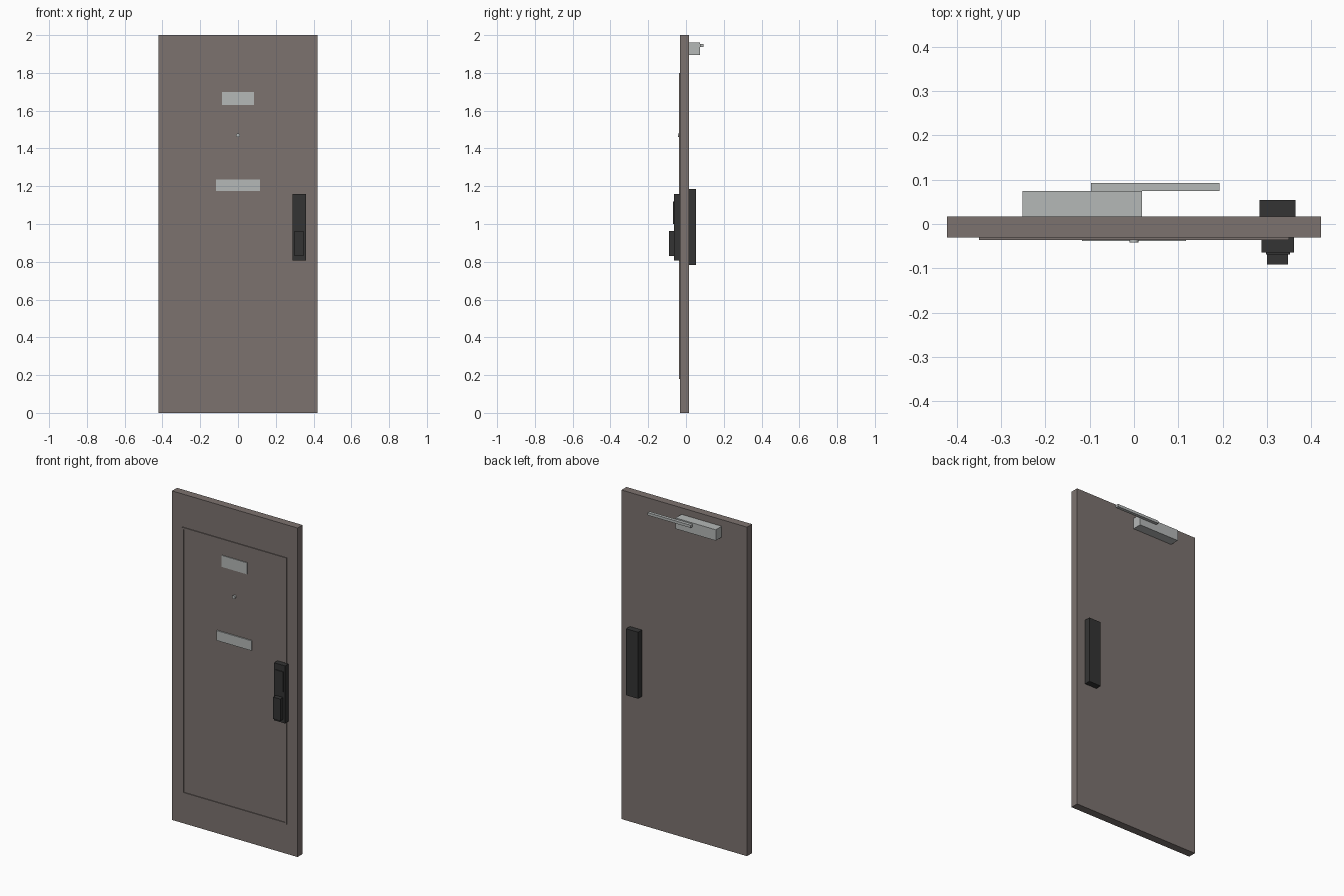
import bpy
import bmesh
from mathutils import Matrix

cube = bpy.data.objects.get("Cube")
if cube:
    bpy.data.objects.remove(cube, do_unlink=True)


def material(name, rgb):
    mat = bpy.data.materials.new(name)
    mat.use_nodes = True
    mat.diffuse_color = (*rgb, 1)
    mat.node_tree.nodes["Principled BSDF"].inputs["Base Color"].default_value = (*rgb, 1)
    return mat


TAUPE = material("taupe paint", (0.202, 0.171, 0.159))
METAL = material("light grey metal", (0.46, 0.48, 0.475))
BLACK = material("black plastic", (0.034, 0.034, 0.034))


def finish(name, bm, mat):
    mesh = bpy.data.meshes.new(name)
    bmesh.ops.recalc_face_normals(bm, faces=bm.faces)
    bm.to_mesh(mesh)
    bm.free()
    mesh.materials.append(mat)
    obj = bpy.data.objects.new(name, mesh)
    bpy.context.collection.objects.link(obj)
    return obj


def box(name, mat, x, y, z):
    """Box given by its (low, high) range on each axis."""
    bm = bmesh.new()
    size = [b - a for a, b in (x, y, z)]
    centre = [(a + b) / 2 for a, b in (x, y, z)]
    bmesh.ops.create_cube(bm, size=1, matrix=Matrix.Translation(centre) @ Matrix.Diagonal((*size, 1)))
    return finish(name, bm, mat)


FRONT, BACK = -0.031, 0.017

# Door leaf
box("door_leaf", TAUPE, (-0.422, 0.422), (FRONT, BACK), (0, 2))

# Thin raised moulding around the front panel
HALF, LOW, HIGH, WIDE = 0.35, 0.18, 1.80, 0.01
depth = (FRONT - 0.005, FRONT)
for side, sign in (("left", 1), ("right", -1)):
    box(side + "_moulding", TAUPE, sorted((sign * HALF, sign * (HALF - WIDE))), depth, (LOW, HIGH))
for end, z in (("bottom", LOW), ("top", HIGH - WIDE)):
    box(end + "_moulding", TAUPE, (WIDE - HALF, HALF - WIDE), depth, (z, z + WIDE))

# Number plate, letter slot and peephole
box("number_plate", METAL, (-0.085, 0.085), (FRONT - 0.005, FRONT), (1.63, 1.70))
box("letter_slot", METAL, (-0.117, 0.117), (FRONT - 0.007, FRONT), (1.175, 1.235))
bm = bmesh.new()
bmesh.ops.create_cone(bm, cap_ends=True, segments=16, radius1=0.01, radius2=0.01, depth=0.011,
                      matrix=Matrix.Translation((0, FRONT - 0.0055, 1.47)) @ Matrix.Rotation(1.5708, 4, "X"))
finish("peephole", bm, METAL)
bpy.context.view_layer.objects.active = bpy.data.objects["peephole"]
bpy.data.objects["peephole"].select_set(True)
bpy.ops.object.shade_smooth_by_angle()

# Lock on the front and its housing on the back
box("lock_body", BLACK, (0.288, 0.361), (-0.064, FRONT), (0.808, 1.158))
box("lock_keypad", BLACK, (0.298, 0.352), (-0.069, -0.064), (1.00, 1.12))
box("lock_handle", BLACK, (0.30, 0.348), (-0.091, -0.064), (0.83, 0.963))
box("lock_back_housing", BLACK, (0.284, 0.365), (BACK, 0.054), (0.782, 1.186))

# Door closer on the back
box("closer_body", METAL, (-0.252, 0.018), (BACK, 0.074), (1.894, 1.96))
box("closer_arm", METAL, (-0.097, 0.193), (0.074, 0.093), (1.937, 1.953))
